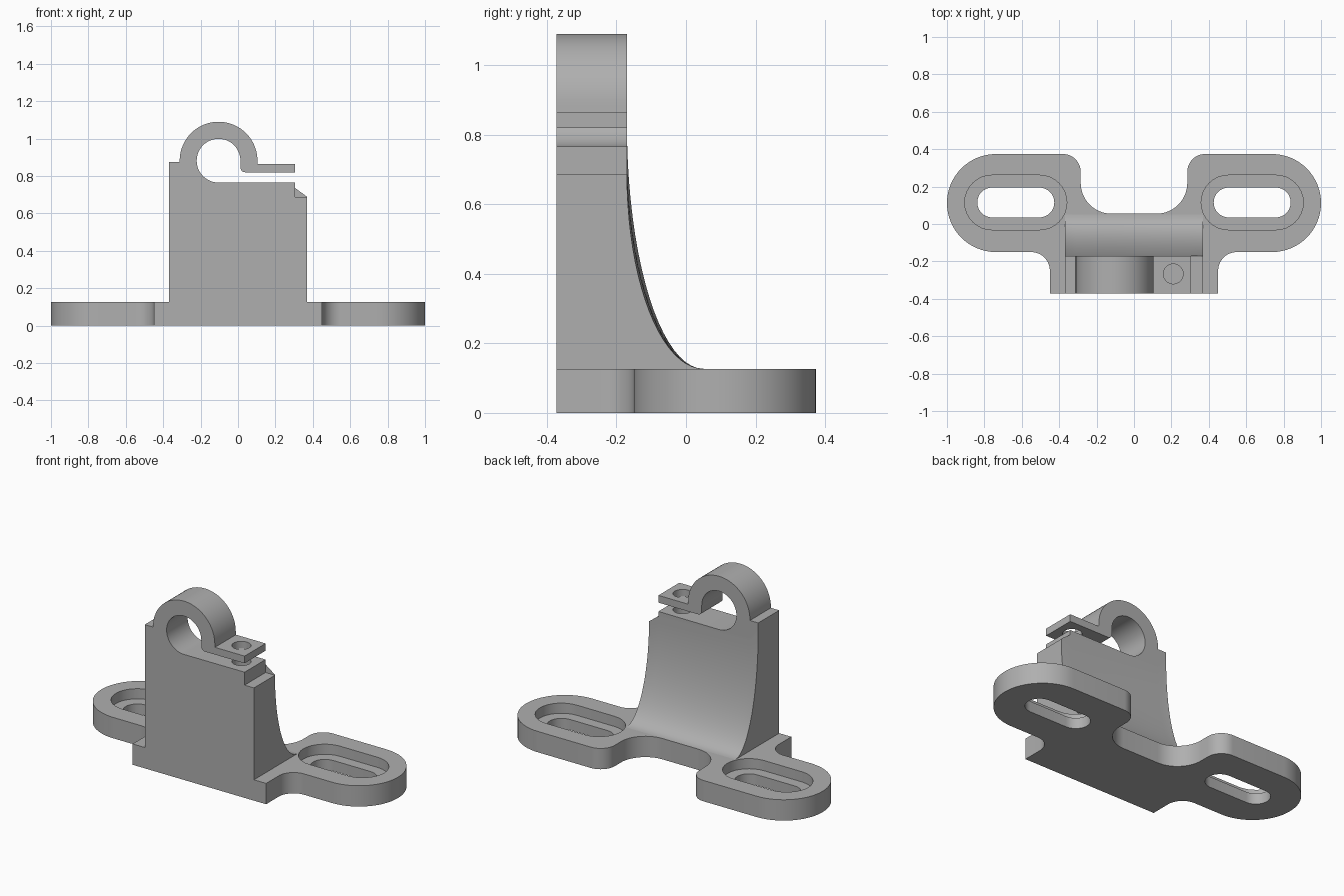
import bpy, bmesh, math

if "Cube" in bpy.data.objects:
    bpy.data.objects.remove(bpy.data.objects["Cube"])

grey = bpy.data.materials.new("plain grey")
grey.use_nodes = True
colour = (0.43, 0.43, 0.43, 1)
grey.diffuse_color = colour
grey.node_tree.nodes["Principled BSDF"].inputs["Base Color"].default_value = colour


def arc(cx, cy, r, start, end, steps=16):
    angles = [math.radians(start + (end - start) * i / steps) for i in range(steps + 1)]
    return [(cx + r * math.cos(a), cy + r * math.sin(a)) for a in angles]


def finish(name, bm):
    bmesh.ops.remove_doubles(bm, verts=bm.verts, dist=0.0005)
    bmesh.ops.recalc_face_normals(bm, faces=bm.faces)
    mesh = bpy.data.meshes.new(name)
    bm.to_mesh(mesh)
    bm.free()
    mesh.materials.append(grey)
    obj = bpy.data.objects.new(name, mesh)
    bpy.context.collection.objects.link(obj)
    return obj


def loft(name, rings):
    """Skin between matching closed rings and cap both ends."""
    bm = bmesh.new()
    loops = [[bm.verts.new(p) for p in ring] for ring in rings]
    n = len(loops[0])
    for a, b in zip(loops, loops[1:]):
        for i in range(n):
            j = (i + 1) % n
            bm.faces.new((a[i], a[j], b[j], b[i]))
    bm.faces.new(loops[0])
    bm.faces.new(loops[-1])
    return finish(name, bm)


def slab(name, outline, z0, z1):
    return loft(name, [[(x, y, z) for x, y in outline] for z in (z0, z1)])


def activate(obj):
    bpy.ops.object.select_all(action="DESELECT")
    obj.select_set(True)
    bpy.context.view_layer.objects.active = obj


def cut(obj, cutter):
    cutter.hide_render = True
    mod = obj.modifiers.new("cut", "BOOLEAN")
    mod.operation = "DIFFERENCE"
    mod.solver = "EXACT"
    mod.object = cutter
    activate(obj)
    bpy.ops.object.modifier_apply(modifier=mod.name)
    bpy.data.objects.remove(cutter)


def stadium(cx, cy, half, r):
    return arc(cx + half, cy, r, -90, 90) + arc(cx - half, cy, r, 90, 270)


BASE_TOP, FRONT, BACK, SIDE = 0.127, -0.372, -0.17, 0.368

# Mounting base: half outline, mirrored in x
half = [(0.45, FRONT)]
half += arc(0.55, -0.25, 0.1, 180, 90)
half += arc(0.738, 0.112, 0.262, -90, 90, 32)
half += arc(0.38, 0.279, 0.095, 90, 180)
half += arc(0.12, 0.22, 0.165, 0, -90)
base = slab("mounting_base", half + [(-x, y) for x, y in reversed(half)], 0, BASE_TOP)

# Recessed slots in both ears
for side in (-1, 1):
    cut(base, slab("recess_cutter", stadium(side * 0.632, 0.115, 0.127, 0.146), 0.065, 0.2))
    cut(base, slab("slot_cutter", stadium(side * 0.632, 0.115, 0.126, 0.08), -0.1, 0.2))

# Upright with split clamp ring, drawn from the front
RX, RZ = -0.104, 0.882
profile = [(-SIDE, BASE_TOP), (SIDE, BASE_TOP), (SIDE, 0.687), (0.305, 0.687), (0.305, 0.766)]
profile += arc(RX, RZ, 0.117, 270, 0, 36)
profile += arc(0.038, 0.845, 0.025, 180, 270, 6)
profile += [(0.305, 0.82), (0.305, 0.864), (0.105, 0.864)]
profile += arc(RX, RZ, 0.208, 0, 180, 36)
profile += [(RX - 0.208, 0.876), (-SIDE, 0.876)]
upright = loft("clamp_upright", [[(x, y, z) for x, z in profile] for y in (FRONT, BACK)])

# Screw hole through the clamp tab into the upright
cut(upright, slab("screw_cutter", arc(0.21, -0.267, 0.053, 0, 360, 32)[:-1], 0.55, 1.0))

# Curved rear brace, its height following the top of the upright
DEPTH = 0.22
rings = []
for x, top in ((-SIDE, 0.83), (-0.31, 0.765), (0.3, 0.74), (SIDE, 0.69)):
    ring = [(x, BACK, BASE_TOP)]
    for i in range(21):
        a = math.pi / 2 * i / 20
        ring.append((x, BACK + DEPTH * (1 - math.cos(a)),
                     top - (top - BASE_TOP) * math.sin(a)))
    rings.append(ring)
brace = loft("rear_brace", rings)

for obj in (base, upright, brace):
    activate(obj)
    bpy.ops.object.shade_smooth_by_angle(angle=math.radians(30))
